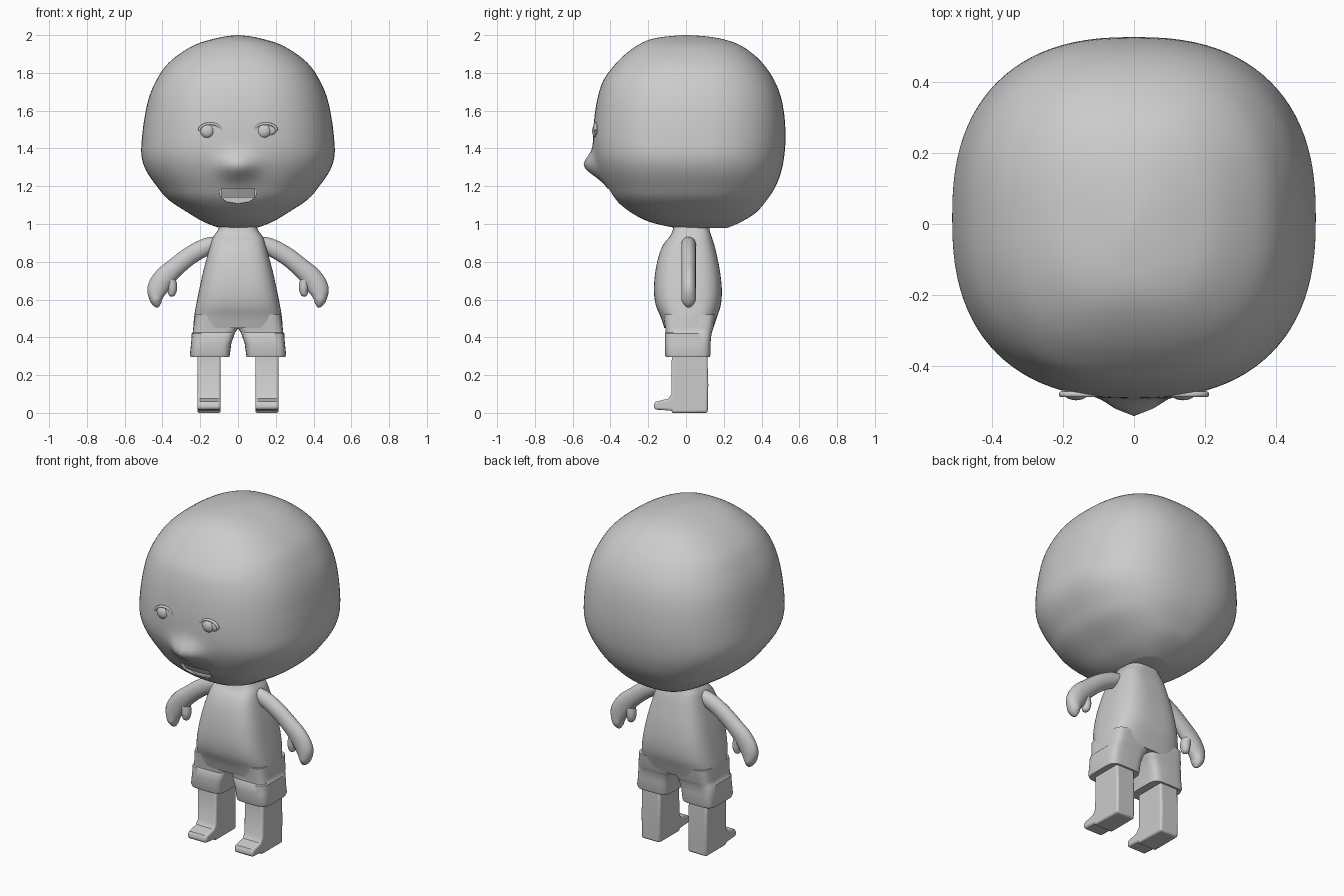
import bpy, bmesh, math
from mathutils import Vector

if "Cube" in bpy.data.objects:
    bpy.data.objects.remove(bpy.data.objects["Cube"])

mat = bpy.data.materials.new("plain grey")
mat.diffuse_color = (0.6, 0.6, 0.6, 1)
mat.use_nodes = True
mat.node_tree.nodes["Principled BSDF"].inputs["Base Color"].default_value = mat.diffuse_color


def finish(name, bm, angle=40, shade=True):
    bmesh.ops.recalc_face_normals(bm, faces=bm.faces)
    me = bpy.data.meshes.new(name)
    bm.to_mesh(me)
    bm.free()
    ob = bpy.data.objects.new(name, me)
    bpy.context.collection.objects.link(ob)
    me.materials.append(mat)
    bpy.ops.object.select_all(action='DESELECT')
    ob.select_set(True)
    bpy.context.view_layer.objects.active = ob
    if shade:
        bpy.ops.object.shade_smooth_by_angle(angle=math.radians(angle))
    return ob


def skin(bm, rings):
    """Bridge closed rings of points and cap both ends."""
    vs = [[bm.verts.new(p) for p in r] for r in rings]
    n = len(vs[0])
    for a, b in zip(vs, vs[1:]):
        for i in range(n):
            bm.faces.new((a[i], a[(i + 1) % n], b[(i + 1) % n], b[i]))
    bm.faces.new(vs[0])
    bm.faces.new(vs[-1])


def smooth_rows(rows, steps):
    """Catmull-Rom through rows of numbers."""
    out = []
    for i in range(len(rows) - 1):
        p = [rows[max(i - 1, 0)], rows[i], rows[i + 1], rows[min(i + 2, len(rows) - 1)]]
        for s in range(steps):
            t = s / steps
            out.append([0.5 * (2 * b + (c - a) * t + (2 * a - 5 * b + 4 * c - d) * t * t
                               + (3 * b - a - 3 * c + d) * t ** 3) for a, b, c, d in zip(*p)])
    return out + [list(rows[-1])]


def section(z, x0, x1, y0, y1, n, count):
    """Rounded-square (superellipse) ring."""
    pts = []
    for i in range(count):
        a = 2 * math.pi * i / count
        c, s = math.cos(a), math.sin(a)
        pts.append(Vector(((x0 + x1) / 2 + (x1 - x0) / 2 * math.copysign(abs(c) ** (2 / n), c),
                           (y0 + y1) / 2 + (y1 - y0) / 2 * math.copysign(abs(s) ** (2 / n), s), z)))
    return pts


def tube(bm, path, depth, y):
    """Oval tube along an x,z path; rows are x, z, radius."""
    pts = smooth_rows(path, 4)
    rings = []
    for i, (x, z, r) in enumerate(pts):
        a, b = pts[max(i - 1, 0)], pts[min(i + 1, len(pts) - 1)]
        t = Vector((b[0] - a[0], 0, b[1] - a[1])).normalized()
        side = Vector((-t.z, 0, t.x))
        d = min(depth, r * 1.2)
        rings.append([Vector((x, y, z)) + side * r * math.cos(k * math.pi / 8)
                      + Vector((0, d * math.sin(k * math.pi / 8), 0)) for k in range(16)])
    skin(bm, rings)


def mirror(ob):
    m = ob.modifiers.new("mirror", 'MIRROR')
    m.use_mirror_merge = False


# Head: z, half width, front y, back y
head_rows = [(.98, .10, -.06, .22), (1.01, .18, -.19, .29), (1.06, .265, -.29, .37),
             (1.13, .37, -.375, .43), (1.20, .43, -.42, .475), (1.28, .485, -.46, .505),
             (1.36, .511, -.485, .52), (1.46, .508, -.492, .527), (1.58, .492, -.483, .52),
             (1.68, .468, -.465, .50), (1.765, .43, -.435, .465), (1.84, .38, -.38, .415),
             (1.90, .31, -.32, .355), (1.95, .225, -.25, .28), (1.98, .13, -.18, .19),
             (1.994, .06, -.09, .1), (2.0, .005, -.01, .01)]
bm = bmesh.new()
rings = [section(z, -h, h, f, b, 2.45, 96) for z, h, f, b in smooth_rows(head_rows, 4)]
for ring in rings:
    for p in ring:
        if p.y < 0:  # nose bulge
            p.y -= .07 * math.exp(-(p.x / .09) ** 2 - ((p.z - 1.305) / .065) ** 2)
skin(bm, rings)
head = finish("head", bm, shade=False)

# Mouth opening cut into the head
bm = bmesh.new()
outline = [(-.10, 1.175), (-.085, 1.188), (.085, 1.188), (.10, 1.175), (.09, 1.14),
           (.06, 1.118), (0, 1.108), (-.06, 1.118), (-.09, 1.14)]
skin(bm, [[(x, y, z) for x, z in outline] for y in (-.6, -.345)])
cutter = finish("mouth_cutter", bm)
cutter.hide_render = True
bpy.context.view_layer.objects.active = head
mod = head.modifiers.new("mouth", 'BOOLEAN')
mod.operation = 'DIFFERENCE'
mod.object = cutter
bpy.ops.object.modifier_apply(modifier="mouth")
bpy.data.objects.remove(cutter)
bpy.ops.object.select_all(action='DESELECT')
head.select_set(True)
bpy.ops.object.shade_smooth_by_angle(angle=math.radians(40))

# Teeth
bm = bmesh.new()
skin(bm, [[(x, -.385 + 1.5 * x * x + dy, z) for x in (-.09, -.045, 0, .045, .09)] +
          [(x, -.345, z) for x in (.09, -.09)] for z, dy in ((1.14, .01), (1.187, -.015))])
finish("teeth", bm)

# Eyes: eyeball, pupil and upper lid
for side, pupil_x in ((-1, -.163), (1, .138)):
    cx = side * .147
    for name, x, z, y, sx, sy, sz in (("eyeball", cx, 1.495, -.472, .055, .014, .03),
                                      ("pupil", pupil_x, 1.492, -.475, .036, .022, .036)):
        bm = bmesh.new()
        bmesh.ops.create_uvsphere(bm, u_segments=24, v_segments=14, radius=1)
        for v in bm.verts:
            v.co = Vector((x + v.co.x * sx, y + v.co.y * sy, z + v.co.z * sz))
        finish(name, bm)
    bm = bmesh.new()
    tube(bm, [(cx + .058 * math.cos(a * math.pi / 8), 1.495 + .036 * math.sin(a * math.pi / 8), .007)
              for a in range(9)], .014, -.48)
    finish("upper_eyelid", bm)

# Neck and torso: z, half width, front y, back y
torso_rows = [(1.02, .09, -.06, .12), (.97, .105, -.07, .125), (.935, .13, -.085, .135),
              (.90, .143, -.115, .147), (.84, .16, -.142, .162), (.75, .184, -.162, .18),
              (.65, .206, -.17, .19), (.57, .222, -.16, .184), (.51, .232, -.135, .165),
              (.45, .237, -.115, .145)]
bm = bmesh.new()
skin(bm, [section(z, -h, h, f, b, 3.2, 64) for z, h, f, b in smooth_rows(torso_rows, 3)])
finish("torso", bm)

# Shorts legs: z, inner x, outer x, front y, back y
bm = bmesh.new()
skin(bm, [section(*r, 5, 48) for r in
          ((.52, -.01, .228, -.12, .155), (.45, -.002, .237, -.11, .145),
           (.425, .015, .24, -.108, .137), (.42, .017, .245, -.112, .135),
           (.37, .035, .248, -.112, .13), (.31, .043, .255, -.112, .13),
           (.295, .046, .25, -.106, .125))])
mirror(finish("shorts_leg", bm))

# Legs with boots: side profile y, z extruded across x
profile = [(-.075, .33), (-.077, .10), (-.095, .075), (-.16, .06), (-.17, .045), (-.168, .018),
           (-.08, .012), (-.07, 0), (.115, 0), (.118, .15), (.112, .33)]
bm = bmesh.new()
skin(bm, [[(x, y, z) for y, z in profile] for x in (.092, .215)])
leg = finish("leg", bm)
bev = leg.modifiers.new("bevel", 'BEVEL')
bev.width = .012
bev.segments = 3
bev.limit_method = 'ANGLE'
bev.angle_limit = math.radians(60)
mirror(leg)

# Arms with hand and thumb
bm = bmesh.new()
tube(bm, [(.08, .905, .03), (.16, .883, .045), (.25, .835, .048), (.33, .772, .05),
          (.39, .715, .056), (.427, .655, .054), (.434, .605, .036), (.425, .572, .02),
          (.418, .563, .006)], .039, .014)
tube(bm, [(.37, .73, .03), (.352, .685, .028), (.348, .65, .024), (.352, .625, .017),
          (.354, .616, .005)], .03, .014)
mirror(finish("arm", bm))
